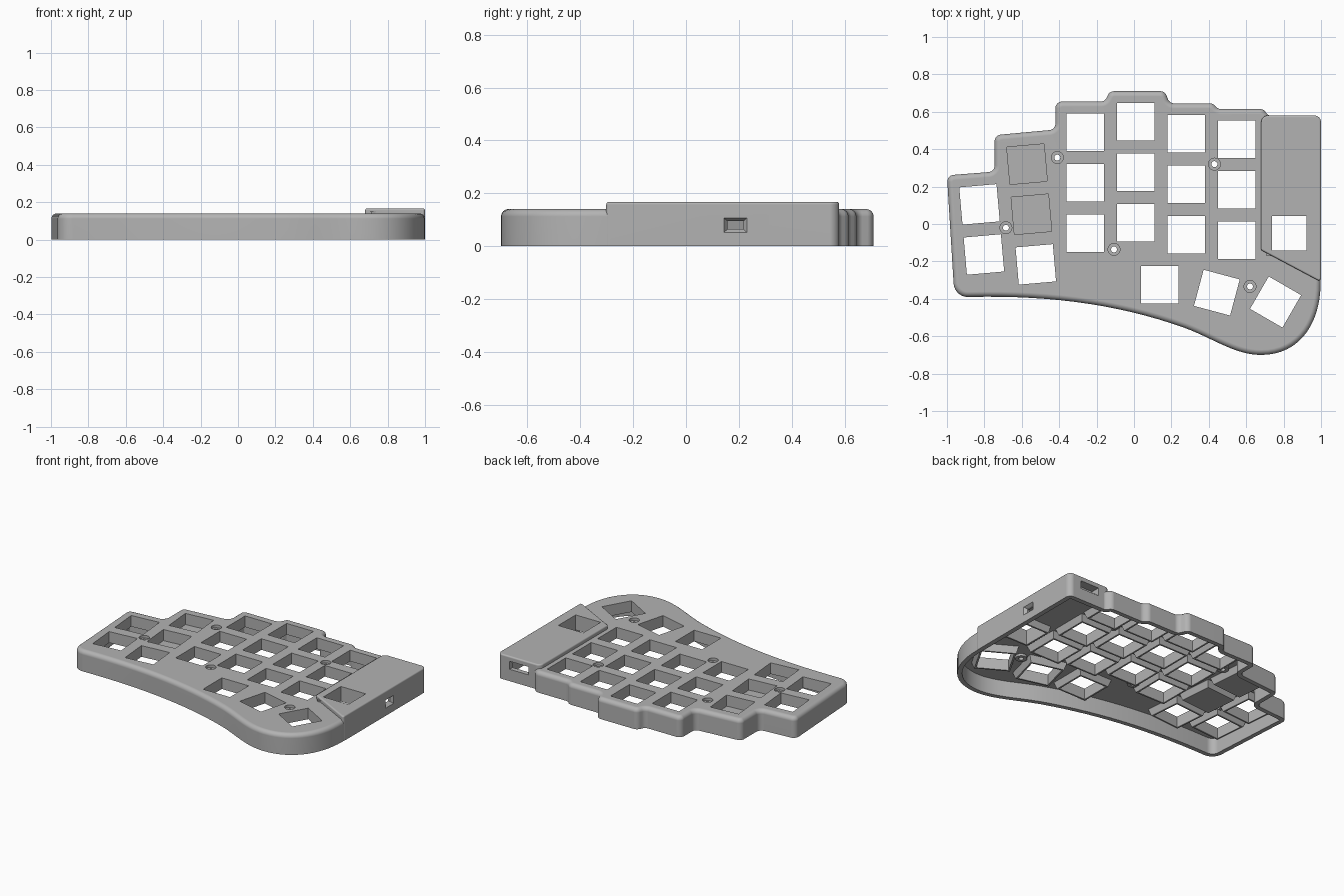
import bpy
import bmesh
import math
from mathutils import Vector
from mathutils.geometry import interpolate_bezier

if "Cube" in bpy.data.objects:
    bpy.data.objects.remove(bpy.data.objects["Cube"])

BASE_TOP, BOX_TOP, WALL = 0.14, 0.167, 0.03
WELL_BOTTOM = 0.065

grey = bpy.data.materials.new("case grey")
grey.use_nodes = True
grey.diffuse_color = (0.45, 0.45, 0.45, 1)
grey.node_tree.nodes["Principled BSDF"].inputs["Base Color"].default_value = grey.diffuse_color


# ---- helpers ----
def fillet(corners):
    """Round a polygon given as (x, y, radius)."""
    out = []
    for i, (x, y, r) in enumerate(corners):
        p = Vector((x, y))
        if r == 0:
            out.append(p)
            continue
        u = (Vector(corners[i - 1][:2]) - p).normalized()
        v = (Vector(corners[(i + 1) % len(corners)][:2]) - p).normalized()
        half = u.angle(v) / 2
        t = r / math.tan(half)
        c = p + (u + v).normalized() * (r / math.sin(half))
        s, e = p + u * t - c, p + v * t - c
        n = max(2, round((math.pi - 2 * half) / math.radians(14)))
        out += [c + s.lerp(e, k / n).normalized() * r for k in range(n + 1)]
    return out


def inset(points, d):
    """Move a counter-clockwise outline inwards by d."""
    out = []
    for i, p in enumerate(points):
        a = (p - points[i - 1]).normalized()
        b = (points[(i + 1) % len(points)] - p).normalized()
        na, nb = Vector((-a.y, a.x)), Vector((-b.y, b.x))
        m = (na + nb).normalized()
        out.append(p + m * (d / max(0.3, m.dot(na))))
    return out


def at(points, z):
    return [Vector((p.x, p.y, z)) for p in points]


def square(x, y, half, turn):
    a = math.radians(turn + 45)
    r = half * math.sqrt(2)
    return [Vector((x + r * math.cos(a + k * math.pi / 2),
                    y + r * math.sin(a + k * math.pi / 2))) for k in range(4)]


def circle(x, y, r, n=24):
    return [Vector((x + r * math.cos(k * math.tau / n),
                    y + r * math.sin(k * math.tau / n))) for k in range(n)]


def solid(name, lofts):
    """One object from a list of lofts, each a list of rings."""
    bm = bmesh.new()
    for rings in lofts:
        rows = [[bm.verts.new(p) for p in ring] for ring in rings]
        n = len(rows[0])
        for low, high in zip(rows, rows[1:]):
            for k in range(n):
                j = (k + 1) % n
                bm.faces.new((low[k], low[j], high[j], high[k]))
        bm.faces.new(rows[0][::-1])
        bm.faces.new(rows[-1])
    bmesh.ops.recalc_face_normals(bm, faces=bm.faces)
    mesh = bpy.data.meshes.new(name)
    bm.to_mesh(mesh)
    bm.free()
    mesh.materials.append(grey)
    obj = bpy.data.objects.new(name, mesh)
    bpy.context.collection.objects.link(obj)
    return obj


def rounded_top(outline, top, r, steps=6):
    rings = [at(outline, 0)]
    for k in range(steps + 1):
        a = k / steps * math.pi / 2
        rings.append(at(inset(outline, r * (1 - math.cos(a))), top - r + r * math.sin(a)))
    return rings


def combine(target, other, operation):
    mod = target.modifiers.new(operation.lower(), 'BOOLEAN')
    mod.operation, mod.solver, mod.object = operation, 'EXACT', other
    bpy.context.view_layer.objects.active = target
    bpy.ops.object.modifier_apply(modifier=mod.name)
    bpy.data.objects.remove(other)


# ---- outline of the case: curved front edge, then stepped back edge ----
front_curve = [
    ((-0.88, -0.39), (-0.45, -0.38), (-0.08, -0.43), (0.27, -0.555)),
    ((0.27, -0.555), (0.42, -0.61), (0.54, -0.70), (0.68, -0.70)),
    ((0.68, -0.70), (0.88, -0.70), (0.998, -0.54), (0.998, -0.31)),
]
corners = [(-0.96, -0.39, 0.075)]
for k, segment in enumerate(front_curve):
    pts = interpolate_bezier(*[Vector(p) for p in segment], 16)
    corners += [(p.x, p.y, 0) for p in (pts if k == 0 else pts[1:])]
steps = [(0.998, 0.578), (0.72, 0.578), (0.69, 0.615), (0.45, 0.615), (0.42, 0.645),
         (0.19, 0.645), (0.165, 0.71), (-0.13, 0.71), (-0.155, 0.655), (-0.42, 0.655),
         (-0.42, 0.505), (-0.745, 0.475), (-0.745, 0.28), (-1.0, 0.26)]
corners += [(x, y, 0.035) for x, y in steps]
outline = fillet(corners)
box_outline = fillet([(0.68, -0.14, 0.012), (1.0, -0.31, 0.012),
                      (1.0, 0.58, 0.035), (0.68, 0.58, 0.035)])

# ---- key positions: x, y, turn, half size ----
keys = []
for x, top in ((-0.26, 0.49), (0.01, 0.547), (0.28, 0.483), (0.55, 0.453)):
    keys += [(x, top - 0.27 * row, 0, 0.1) for row in range(3)]
for x, y, rows in ((-0.572, 0.32, 3), (-0.826, 0.105, 2)):
    keys += [(x + 0.0235 * r, y - 0.268 * r, 5, 0.1) for r in range(rows)]
keys += [(0.137, -0.325, 0, 0.1), (0.443, -0.367, -15, 0.1), (0.757, -0.417, -30, 0.1)]
box_key = (0.83, -0.05, 0, 0.093)
screws = [(-0.41, 0.355), (0.43, 0.32), (-0.685, -0.02), (-0.107, -0.136), (0.62, -0.334)]

# ---- shell with raised controller box, open underneath ----
case = solid("keyboard_case", [rounded_top(outline, BASE_TOP, 0.028)])
combine(case, solid("controller_box", [rounded_top(box_outline, BOX_TOP, 0.01, 4)]), 'UNION')
cavity = inset(outline, WALL)
combine(case, solid("cavity", [[at(cavity, -0.02), at(cavity, BASE_TOP - 0.03)]]), 'DIFFERENCE')
recess = inset(box_outline, WALL + 0.003)
combine(case, solid("box_recess", [[at(recess, 0.05), at(recess, BOX_TOP - 0.027)]]), 'DIFFERENCE')

# ---- tapered key wells and screw bosses under the plate ----
wells = []
for key, top in [(k, BASE_TOP - 0.02) for k in keys] + [(box_key, BOX_TOP - 0.015)]:
    x, y, turn, half = key
    wells.append([at(square(x, y, half + 0.011, turn), WELL_BOTTOM),
                  at(square(x, y, half + 0.028, turn), top)])
combine(case, solid("key_wells", wells), 'UNION')
combine(case, solid("screw_bosses", [[at(circle(x, y, 0.037), 0.095),
                                      at(circle(x, y, 0.037), 0.125)] for x, y in screws]), 'UNION')

# ---- key openings and counterbored screw holes ----
openings = [[at(square(x, y, h, t), z) for z in (-0.02, 0.3)] for x, y, t, h in keys + [box_key]]
combine(case, solid("key_openings", openings), 'DIFFERENCE')
holes = [[at(circle(x, y, r), z) for r, z in
          ((0.016, -0.02), (0.016, 0.122), (0.032, 0.122), (0.032, 0.3))] for x, y in screws]
combine(case, solid("screw_holes", holes), 'DIFFERENCE')


# ---- side port with chamfered rim, and back port ----
def port_ring(centre, across, half_w, half_h):
    up = Vector((0, 0, half_h))
    side = Vector(across) * half_w
    c = Vector(centre)
    return [c - side - up, c + side - up, c + side + up, c - side + up]


side_port = [port_ring((x, 0.187, 0.079), (0, 1, 0), w, h) for x, w, h in
             ((1.01, 0.051, 0.034), (0.982, 0.03, 0.015), (0.93, 0.03, 0.015))]
back_port = [port_ring((0.84, y, 0.107), (1, 0, 0), 0.07, 0.027) for y in (0.62, 0.52)]
combine(case, solid("ports", [side_port, back_port]), 'DIFFERENCE')

# ---- smooth rounded edges, keep flat faces flat ----
bpy.ops.object.select_all(action='DESELECT')
case.select_set(True)
bpy.context.view_layer.objects.active = case
bpy.ops.object.shade_smooth_by_angle(angle=math.radians(25))
normals = case.modifiers.new("even_normals", 'WEIGHTED_NORMAL')
normals.keep_sharp = True
